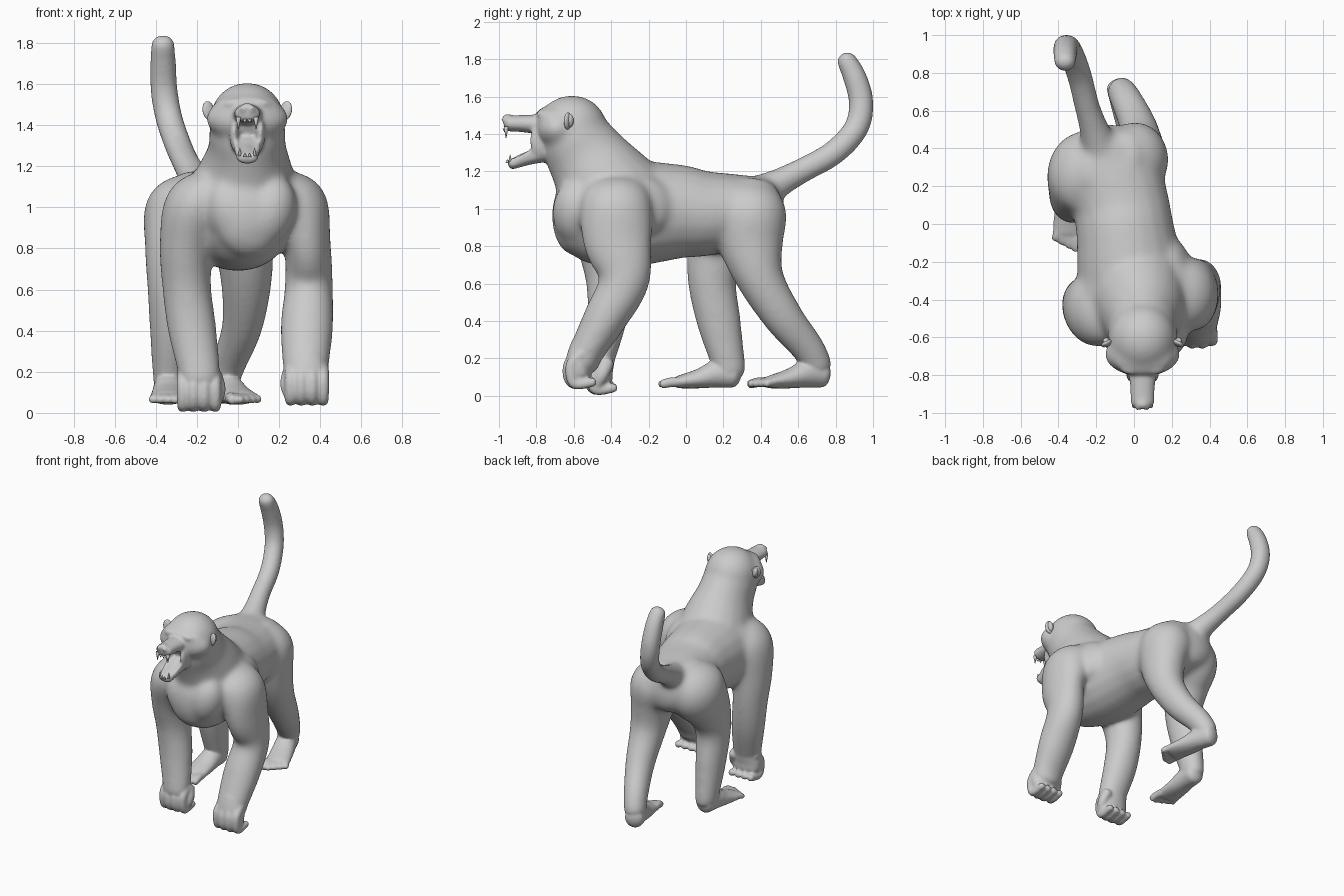
import bpy, bmesh, math
from mathutils import Vector, Matrix

CX = 0.045  # head centre line
skins = []


def loft(bm, pts, bulge=0.6, seg=20, steps=5):
    """Smooth tube through (x, y, z, side radius, depth radius) stations, with rounded ends."""
    rows = []
    p = [pts[0]] + list(pts) + [pts[-1]]
    for i in range(1, len(p) - 2):
        for k in range(steps):
            t = k / steps
            rows.append([0.5 * (2 * b + (c - a) * t + (2 * a - 5 * b + 4 * c - d) * t * t
                                + (3 * b - a - 3 * c + d) * t ** 3)
                         for a, b, c, d in zip(p[i - 1], p[i], p[i + 1], p[i + 2])])
    rows.append(list(pts[-1]))
    cen = [Vector(r[:3]) for r in rows]
    n = len(rows)
    tan = [(cen[min(i + 1, n - 1)] - cen[max(i - 1, 0)]).normalized() for i in range(n)]
    stations = [(c, t, r[3], r[4]) for c, t, r in zip(cen, tan, rows)]

    def cap(st, sign):
        c, t, a, b = st
        return [(c + t * sign * bulge * min(a, b) * math.sin(q), t, a * math.cos(q), b * math.cos(q))
                for q in (0.4, 0.8, 1.2, 1.45)]
    stations = cap(stations[0], -1)[::-1] + stations + cap(stations[-1], 1)
    rings = []
    for c, t, a, b in stations:
        side = Vector((1, 0, 0))
        side = (side - t * side.dot(t)).normalized()
        up = side.cross(t)
        rings.append([bm.verts.new(c + side * a * math.cos(2 * math.pi * j / seg)
                                   + up * b * math.sin(2 * math.pi * j / seg)) for j in range(seg)])
    for r, s in zip(rings, rings[1:]):
        for j in range(seg):
            bm.faces.new((r[j], r[(j + 1) % seg], s[(j + 1) % seg], s[j]))
    bm.faces.new(rings[0])
    bm.faces.new(rings[-1])


def ball(bm, c, r, rot=(0, 0, 0)):
    m = Matrix.Translation(c)
    for ang, ax in zip(rot, 'XYZ'):
        m = m @ Matrix.Rotation(ang, 4, ax)
    bmesh.ops.create_uvsphere(bm, u_segments=20, v_segments=12, radius=1,
                              matrix=m @ Matrix.Diagonal((*r, 1)))


def finish(name, bm, voxel=0, smooth=0):
    """Turn the parts into one object, optionally fused into a single skin."""
    bmesh.ops.recalc_face_normals(bm, faces=bm.faces[:])
    for f in bm.faces:
        f.smooth = True
    me = bpy.data.meshes.new(name)
    bm.to_mesh(me)
    bm.free()
    ob = bpy.data.objects.new(name, me)
    bpy.context.collection.objects.link(ob)
    if voxel:
        m = ob.modifiers.new('Fuse', 'REMESH')
        m.mode, m.voxel_size, m.use_smooth_shade = 'VOXEL', voxel, True
        s = ob.modifiers.new('Soften', 'SMOOTH')
        s.factor, s.iterations = 0.5, smooth
        skins.append(ob)


# Trunk: torso, neck, skull, limbs and tail, strongly softened
bm = bmesh.new()
loft(bm, [(-.13, .42, 1.0, .2, .175), (-.13, .3, .985, .27, .2), (-.07, .1, .975, .258, .23),
          (-.045, -.05, .985, .262, .255), (-.01, -.3, .975, .285, .285), (.04, -.5, .965, .24, .265),
          (.06, -.6, .965, .19, .215)])
loft(bm, [(.02, -.36, 1.04, .27, .28), (.04, -.46, 1.17, .232, .25), (CX, -.54, 1.29, .19, .215),
          (CX, -.6, 1.38, .188, .195)])
ball(bm, (CX, -.61, 1.43), (.182, .19, .178))
ball(bm, (CX, -.69, 1.43), (.205, .12, .115))
ball(bm, (CX, -.715, 1.5), (.16, .095, .05))
# arms
loft(bm, [(.19, -.38, 1.11, .09, .17), (.28, -.375, 1.01, .155, .195), (.335, -.365, .82, .117, .185),
          (.345, -.33, .62, .118, .138), (.335, -.43, .42, .13, .118), (.33, -.53, .24, .115, .095),
          (.33, -.555, .17, .108, .09)])
loft(bm, [(-.12, -.45, 1.11, .09, .17), (-.205, -.45, 1.01, .15, .2), (-.25, -.43, .82, .133, .16),
          (-.25, -.41, .62, .12, .128), (-.225, -.42, .42, .12, .108), (-.19, -.46, .21, .105, .085),
          (-.187, -.475, .15, .1, .08)])
# chest, shoulder slope and shoulder-blade muscles
for sx in (-1, 1):
    ball(bm, (.06 + sx * .09, -.59, .98), (.13, .125, .18), (0, sx * .3, 0))
    ball(bm, (.03 + sx * .19, -.36, 1.1), (.15, .18, .09), (0, sx * .6, 0))
    ball(bm, (.02 + sx * .2, -.24, 1.02), (.09, .18, .16), (0, sx * -.2, sx * .25))
# hind legs
loft(bm, [(-.19, .3, 1.08, .12, .17), (-.27, .27, .97, .185, .225), (-.315, .18, .8, .14, .178),
          (-.325, .14, .62, .118, .133), (-.33, .175, .4, .1, .12), (-.335, .22, .2, .083, .096),
          (-.335, .235, .12, .075, .088)])
loft(bm, [(-.06, .34, 1.08, .12, .16), (0, .34, .97, .178, .2), (.03, .35, .8, .145, .173),
          (.04, .4, .62, .123, .128), (.02, .52, .42, .1, .108), (-.04, .655, .25, .085, .09),
          (-.07, .705, .15, .077, .082)])
# tail
loft(bm, [(-.17, .38, 1.07, .11, .11), (-.21, .5, 1.14, .08, .08), (-.25, .63, 1.21, .069, .069),
          (-.29, .79, 1.3, .069, .069), (-.335, .91, 1.43, .069, .069), (-.36, .937, 1.57, .069, .069),
          (-.365, .9, 1.71, .066, .066), (-.365, .853, 1.802, .061, .055)], .7)
finish('trunk', bm, .012, 38)

# Face: muzzle, open jaw, cheeks, tongue
bm = bmesh.new()
loft(bm, [(CX, -.7, 1.445, .09, .065), (CX, -.85, 1.455, .067, .048), (CX, -.95, 1.457, .063, .043)])
loft(bm, [(CX, -.72, 1.315, .085, .065), (CX, -.83, 1.275, .064, .038), (CX, -.935, 1.237, .053, .028)])
ball(bm, (CX, -.955, 1.488), (.036, .026, .02))
ball(bm, (CX, -.86, 1.288), (.03, .08, .014), (.35, 0, 0))
ball(bm, (CX, -.68, 1.4), (.165, .105, .115))
for sx in (-1, 1):
    ball(bm, (CX + sx * .064, -.775, 1.365), (.024, .062, .085))
    ball(bm, (CX + sx * .06, -.745, 1.507), (.07, .055, .03), (0, sx * .15, 0))
    ball(bm, (CX + sx * .025, -.977, 1.478), (.015, .014, .014))
    # raised rim of the lower jaw
    loft(bm, [(CX + sx * .055, -.8, 1.315, .014, .025), (CX + sx * .048, -.88, 1.272, .013, .018),
              (CX + sx * .035, -.945, 1.25, .013, .015)], seg=10)
finish('face', bm, .008, 4)


def hand(name, x, y, z, inner):
    """Knuckle-walking hand: fingers go down and curl back under the palm."""
    bm = bmesh.new()
    loft(bm, [(x, y + .075, z + .25, .085, .065), (x, y + .05, z + .15, .108, .072),
              (x, y + .06, z + .085, .105, .06)])
    for k in range(4):
        fx = x + (k - 1.5) * .053
        d = abs(k - 1.5) * .014
        loft(bm, [(fx, y + .05 + d, z + .2, .028, .03), (fx, y - .008 + d, z + .14, .03, .034),
                  (fx, y - .01 + d, z + .06, .029, .03), (fx, y + .04, z + .03, .027, .028),
                  (fx, y + .13, z + .045, .024, .026)], seg=12)
    tx = x + inner * .1
    loft(bm, [(tx - inner * .02, y + .09, z + .18, .036, .04), (tx, y + .06, z + .11, .032, .036),
              (tx - inner * .015, y + .03, z + .05, .025, .028)], seg=12)
    finish(name, bm, .008, 3)


hand('right_hand', .335, -.622, .03, -1)
hand('left_hand', -.19, -.51, .0, 1)


def foot(name, heel, toe, inner):
    """Long flat foot with five toes."""
    bm = bmesh.new()
    h, t = Vector(heel), Vector(toe)
    def at(f, z, a, b):
        return (*(h + (t - h) * f), z, a, b)
    loft(bm, [at(0, .115, .068, .072), at(.2, .12, .074, .077), at(.45, .093, .082, .054),
              at(.75, .073, .09, .033)])
    f = (t - h).normalized()
    s = Vector((-f.y, f.x)) * inner
    for k in range(5):
        o = (k - 2) * .037
        base = h + (t - h) * .72 + s * o * .8
        tip = t + s * o - f * (.018 * k - .01 if k else .02)
        mid = (base + tip) / 2
        r = .028 if k == 0 else .023
        loft(bm, [(*base, .073, r, r), (*mid, .073, r, r), (*tip, .062, r * .9, r * .9)], seg=12)
    finish(name, bm, .008, 2)


foot('left_foot', (-.335, .255), (-.345, -.145), -1)
foot('right_foot', (-.08, .73), (.05, .345), 1)

# Body: weld trunk, face, hands and feet into one seamless skin
dg = bpy.context.evaluated_depsgraph_get()
bm = bmesh.new()
for ob in skins:
    ev = ob.evaluated_get(dg)
    bm.from_mesh(ev.to_mesh())
    ev.to_mesh_clear()
for ob in skins:
    bpy.data.objects.remove(ob)
finish('body', bm, .0085, 6)

# Ears
bm = bmesh.new()
for sx in (-1, 1):
    ball(bm, (CX + sx * .188, -.632, 1.47), (.032, .016, .047), (0, sx * .2, -sx * .5))
    ball(bm, (CX + sx * .188, -.624, 1.472), (.02, .024, .038), (0, sx * .2, -sx * .5))
finish('ears', bm)


# Teeth
bm = bmesh.new()
def tooth(x, y, z, r, h):
    bmesh.ops.create_cone(bm, cap_ends=True, segments=10, radius1=r, radius2=r * .15, depth=abs(h),
                          matrix=Matrix.Translation((x, y, z + h / 2))
                          @ Matrix.Rotation(0 if h > 0 else math.pi, 4, 'X'))
for sx in (-1, 1):
    tooth(CX + sx * .043, -.962, 1.44, .013, -.06)
    tooth(CX + sx * .036, -.94, 1.25, .01, .04)
    tooth(CX + sx * .012, -.97, 1.43, .012, -.02)
    tooth(CX + sx * .011, -.955, 1.245, .01, .02)
finish('teeth', bm)
